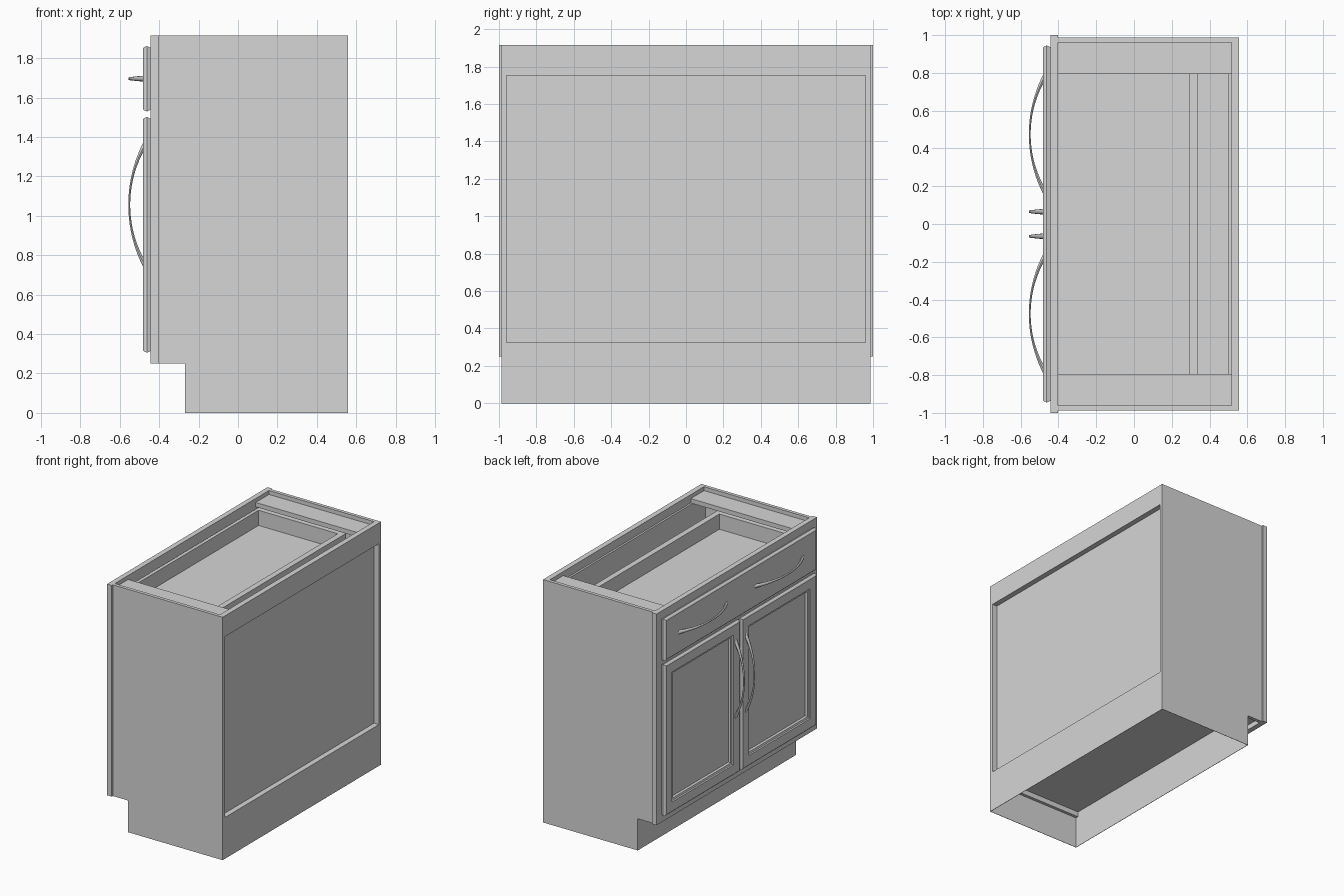
import bpy, bmesh, math
from mathutils import Vector

cube = bpy.data.objects.get("Cube")
if cube:
    bpy.data.objects.remove(cube, do_unlink=True)

GREY = (0.67, 0.67, 0.67, 1)
mat = bpy.data.materials.new("cabinet grey")
mat.use_nodes = True
mat.diffuse_color = GREY
mat.node_tree.nodes["Principled BSDF"].inputs["Base Color"].default_value = GREY


def finish(name, bm):
    bmesh.ops.recalc_face_normals(bm, faces=bm.faces)
    mesh = bpy.data.meshes.new(name)
    bm.to_mesh(mesh)
    bm.free()
    mesh.materials.append(mat)
    obj = bpy.data.objects.new(name, mesh)
    bpy.context.collection.objects.link(obj)
    return obj


def box(name, x, y, z):
    bm = bmesh.new()
    bmesh.ops.create_cube(bm, size=1)
    for v in bm.verts:
        v.co = [a + (b - a) * (c + 0.5) for (a, b), c in zip((x, y, z), v.co)]
    return finish(name, bm)


def loft(bm, rings):
    """Bridge closed loops of points in order and cap both ends."""
    loops = [[bm.verts.new(p) for p in ring] for ring in rings]
    n = len(loops[0])
    for a, b in zip(loops, loops[1:]):
        for i in range(n):
            j = (i + 1) % n
            bm.faces.new((a[i], a[j], b[j], b[i]))
    bm.faces.new(loops[0])
    bm.faces.new(loops[-1])


def moulded_front(name, y, z, profile):
    """Panel facing -x, stepped by (inset, x) pairs."""
    bm = bmesh.new()
    loft(bm, [[(x, y[0] + d, z[0] + d), (x, y[1] - d, z[0] + d),
               (x, y[1] - d, z[1] - d), (x, y[0] + d, z[1] - d)] for d, x in profile])
    return finish(name, bm)


def handle(name, centre, along, across):
    """Bowed pull with thick ends and a slim middle."""
    bm = bmesh.new()
    rings = []
    steps, sides, half, rise = 20, 10, 0.325, 0.08
    radius = (half ** 2 + rise ** 2) / (2 * rise)
    sweep = math.asin(half / radius)
    for i in range(steps + 1):
        t = 2 * i / steps - 1
        a = t * sweep
        out = Vector((-math.cos(a), 0, 0)) + along * math.sin(a)
        width = 0.007 + 0.009 * abs(t) ** 1.5
        depth = 0.005 + 0.008 * t * t
        mid = centre + out * (radius - depth) + Vector((radius - rise, 0, 0))
        rings.append([mid + across * width * math.cos(k * math.tau / sides)
                      + out * depth * math.sin(k * math.tau / sides) for k in range(sides)])
    loft(bm, rings)
    obj = finish(name, bm)
    bpy.ops.object.select_all(action="DESELECT")
    obj.select_set(True)
    bpy.context.view_layer.objects.active = obj
    bpy.ops.object.shade_smooth_by_angle(angle=math.radians(40))


# Side panels, thin skirts below them, and top stretchers
TOP, BACK, LOW = 1.916, 0.557, 0.25
for side, s in (("right", -1), ("left", 1)):
    outer = s * 0.987
    box(side + "_side_panel", (-0.402, BACK), sorted((s * 0.96, outer)), (LOW, TOP))
    box(side + "_skirt", (-0.27, BACK), sorted((s * 0.984, outer)), (0, LOW))
    box(side + "_top_stretcher", (-0.402, 0.515), sorted((s * 0.795, s * 0.96)), (1.85, 1.885))

# Back, floor and toe board
IN, WIDE = (-0.96, 0.96), (-0.987, 0.987)
box("back_panel", (0.5, 0.515), IN, (0.29, 1.85))
box("back_top_rail", (0.515, BACK), IN, (1.752, TOP))
box("back_bottom_rail", (0.515, BACK), IN, (LOW, 0.326))
box("back_skirt", (BACK - 0.003, BACK), WIDE, (0, LOW))
box("cabinet_floor", (-0.402, 0.515), IN, (0.29, 0.326))
box("toe_board", (-0.27, -0.267), WIDE, (0, 0.29))

# Face frame
FX = (-0.443, -0.402)
for side, s in (("right", -1), ("left", 1)):
    box(side + "_frame_stile", FX, sorted((s * 0.91, s)), (LOW, TOP))
for name, z in (("top", (1.83, TOP)), ("middle", (1.47, 1.57)), ("bottom", (LOW, 0.34))):
    box(name + "_frame_rail", FX, (-0.91, 0.91), z)
box("centre_frame_stile", FX, (-0.05, 0.05), (0.34, 1.47))

# Drawer box
DZ = (1.67, 1.81)
box("drawer_bottom", (-0.43, 0.335), (-0.87, 0.87), (1.67, 1.69))
box("drawer_box_front", (-0.443, -0.402), (-0.83, 0.83), DZ)
box("drawer_box_back", (0.29, 0.335), (-0.83, 0.83), DZ)
for side, s in (("right", -1), ("left", 1)):
    box(side + "_drawer_side", (-0.443, 0.335), sorted((s * 0.83, s * 0.87)), DZ)

# Drawer front, doors and handles
EDGE = [(0.008, -0.443), (0, -0.462), (0.004, -0.475), (0.012, -0.482)]
PANEL = [(0.085, -0.482), (0.09, -0.474), (0.104, -0.47), (0.112, -0.457)]
moulded_front("drawer_front", (-0.945, 0.945), (1.53, 1.861), EDGE)
Y, Z = Vector((0, 1, 0)), Vector((0, 0, 1))
for side, s in (("right", -1), ("left", 1)):
    moulded_front(side + "_door", sorted((s * 0.012, s * 0.945)), (0.306, 1.501), EDGE + PANEL)
    handle(side + "_drawer_handle", Vector((-0.477, s * 0.475, 1.696)), Y, Z)
    handle(side + "_door_handle", Vector((-0.477, s * 0.065, 1.056)), Z, Y)
